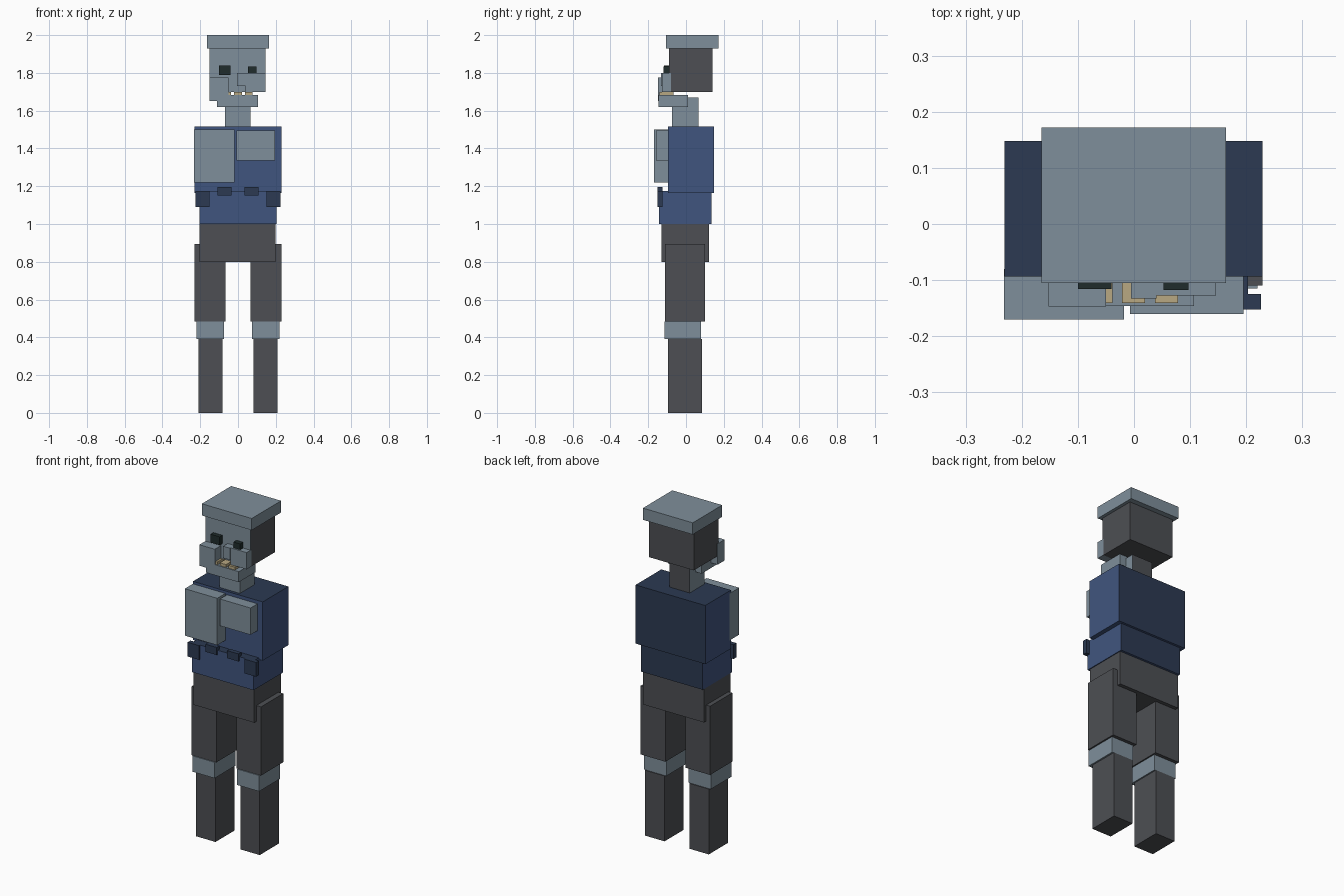
import bpy
import bmesh
from mathutils import Vector

cube = bpy.data.objects.get("Cube")
if cube:
    bpy.data.objects.remove(cube, do_unlink=True)


def material(name, rgb):
    m = bpy.data.materials.new(name)
    m.use_nodes = True
    m.diffuse_color = (*rgb, 1)
    bsdf = next(n for n in m.node_tree.nodes if n.type == 'BSDF_PRINCIPLED')
    bsdf.inputs["Base Color"].default_value = (*rgb, 1)
    bsdf.inputs["Roughness"].default_value = 0.9
    return m


STEEL = material("steel grey", (0.212, 0.275, 0.328))
DARK = material("charcoal", (0.074, 0.078, 0.087))
BLUE = material("blue", (0.051, 0.091, 0.209))
NAVY = material("navy", (0.025, 0.042, 0.084))
BLACK = material("green black", (0.014, 0.025, 0.025))
TAN = material("tooth tan", (0.479, 0.392, 0.223))

FRONT, BACK, TOP = Vector((0, -1, 0)), Vector((0, 1, 0)), Vector((0, 0, 1))


def box(name, x, y, z, mat, accent=None, directions=()):
    """Box from its extents; faces along the given directions take the accent."""
    bm = bmesh.new()
    bmesh.ops.create_cube(bm, size=1)
    for v in bm.verts:
        v.co = [(a + b) / 2 + c * (b - a) for (a, b), c in zip((x, y, z), v.co)]
    bm.normal_update()
    for f in bm.faces:
        f.material_index = int(any(f.normal.dot(d) > 0.9 for d in directions))
    mesh = bpy.data.meshes.new(name)
    bm.to_mesh(mesh)
    bm.free()
    mesh.materials.append(mat)
    if accent:
        mesh.materials.append(accent)
    ob = bpy.data.objects.new(name, mesh)
    bpy.context.scene.collection.objects.link(ob)
    return ob


# Legs, mirrored about the centre
for side, s in (("left", 1), ("right", -1)):
    def leg(part, inner, outer, y, z, mat):
        box(f"{side}_{part}", sorted((s * inner, s * outer)), y, z, mat)
    leg("shin", 0.082, 0.21, (-0.095, 0.085), (0, 0.39), DARK)
    leg("knee", 0.074, 0.22, (-0.115, 0.08), (0.39, 0.485), STEEL)
    leg("thigh", 0.066, 0.229, (-0.11, 0.10), (0.485, 0.895), DARK)

# Body
box("pelvis", (-0.203, 0.198), (-0.13, 0.122), (0.80, 1.0), DARK)
box("waist", (-0.205, 0.203), (-0.143, 0.135), (1.0, 1.175), BLUE, NAVY, (BACK, TOP))
box("chest", (-0.231, 0.229), (-0.094, 0.148), (1.165, 1.515), BLUE, NAVY, (BACK, TOP))
box("right_chest_plate", (-0.232, -0.018), (-0.17, -0.08), (1.22, 1.50), STEEL)
box("left_chest_plate", (-0.007, 0.195), (-0.16, -0.08), (1.335, 1.495), STEEL)

# Belt pouches
for side, s in (("left", 1), ("right", -1)):
    box(f"{side}_outer_pouch", sorted((s * 0.15, s * 0.226)), (-0.152, -0.125),
        (1.09, 1.175), NAVY)
    box(f"{side}_inner_pouch", sorted((s * 0.034, s * 0.109)), (-0.152, -0.125),
        (1.15, 1.195), NAVY)

# Neck and head
box("neck", (-0.07, 0.065), (-0.075, 0.065), (1.51, 1.67), STEEL, DARK, (BACK,))
box("jaw", (-0.11, 0.107), (-0.146, 0.01), (1.62, 1.683), STEEL)
box("head", (-0.15, 0.145), (-0.09, 0.14), (1.70, 1.93), DARK, STEEL, (FRONT,))
box("cap", (-0.165, 0.164), (-0.105, 0.172), (1.93, 2.0), STEEL)

# Face
box("right_cheek", (-0.152, -0.05), (-0.147, -0.08), (1.65, 1.775), STEEL)
box("left_cheek", (0.04, 0.146), (-0.127, -0.08), (1.70, 1.80), STEEL)
box("nose", (-0.005, 0.04), (-0.133, -0.08), (1.73, 1.80), STEEL)
box("right_eye", (-0.10, -0.04), (-0.116, -0.085), (1.79, 1.84), BLACK)
box("left_eye", (0.053, 0.097), (-0.118, -0.085), (1.79, 1.835), BLACK)
for i in range(3):
    start = -0.079 + i * 0.058
    box(f"tooth_{i + 1}", (start, start + 0.041), (-0.141, -0.065), (1.675, 1.70), TAN)
